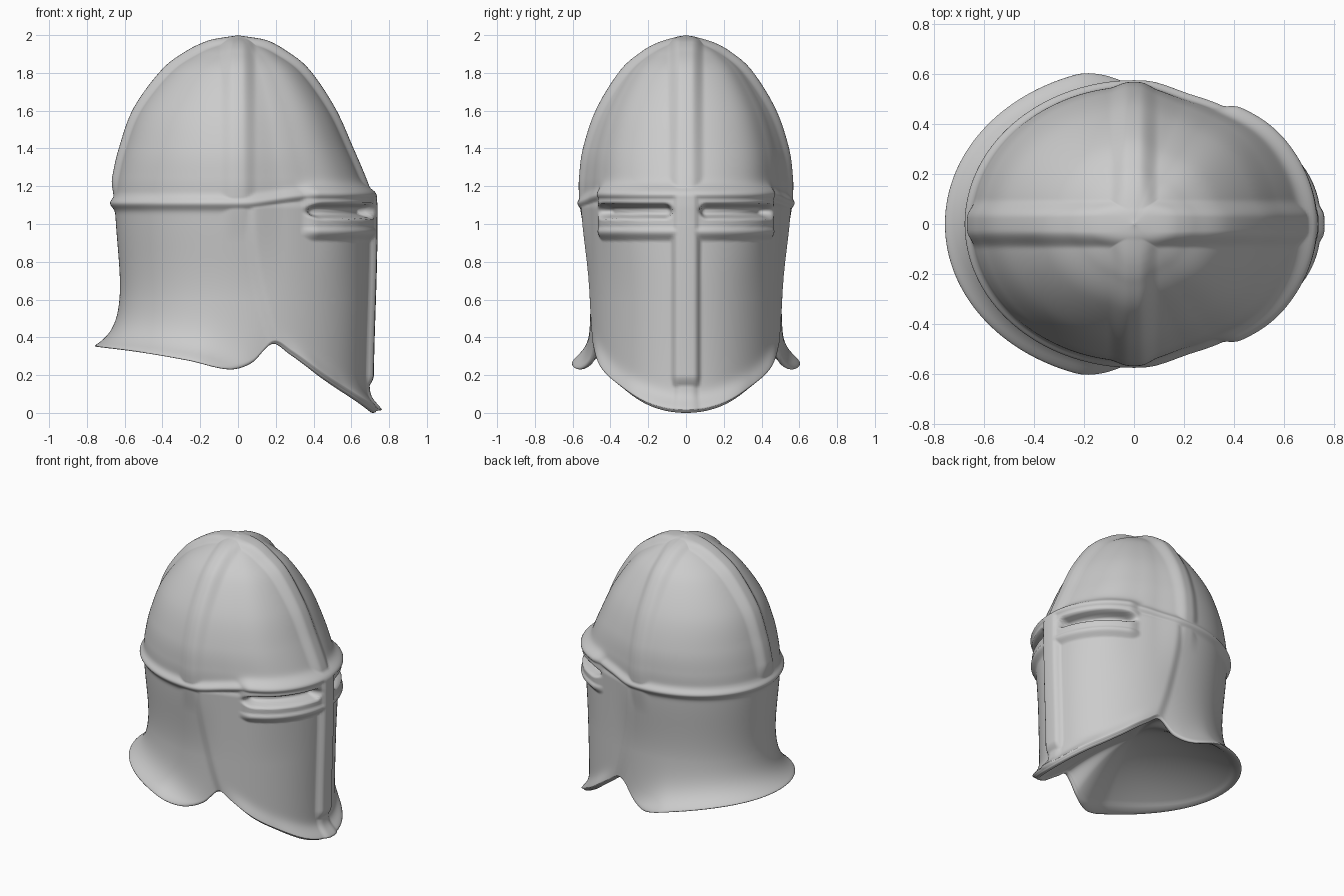
import bpy, bmesh, math

cube = bpy.data.objects.get("Cube")
if cube:
    bpy.data.objects.remove(cube, do_unlink=True)

COLS, DOME_ROWS, SKIRT_ROWS, RIM_ROWS, LINING_ROWS = 300, 80, 115, 10, 30
BROW = 1.15          # height where the dome meets the lower helmet
LINING_TOP = 0.5     # crown of the hollow underneath

# dome profile: height, front reach, back reach, side reach
DOME = [(1.15, .685, .652, .55), (1.25, .648, .638, .548), (1.4, .582, .602, .527),
        (1.6, .487, .525, .457), (1.8, .347, .372, .33), (1.9, .22, .235, .215),
        (1.95, .13, .13, .125), (1.985, .05, .05, .05), (2.0, 0, 0, 0)]
# lower edge: x, height
EDGE = [(-.72, .35), (-.5, .32), (-.25, .275), (-.05, .23), (.08, .265),
        (.2, .365), (.3, .31), (.45, .2), (.6, .1), (.72, 0)]


def step(lo, hi, v):
    t = min(1, max(0, (v - lo) / (hi - lo)))
    return t * t * (3 - 2 * t)


def bump(v, width):
    return math.exp(-(v / width) ** 2)


def spline(points, x):
    """Smooth curve through (x, y) points."""
    n = len(points)
    x = min(points[-1][0], max(points[0][0], x))
    i = max(k for k in range(n - 1) if points[k][0] <= x)

    def slope(k):
        a, b = points[max(k - 1, 0)], points[min(k + 1, n - 1)]
        return (b[1] - a[1]) / (b[0] - a[0])

    (x0, y0), (x1, y1) = points[i], points[i + 1]
    h = x1 - x0
    t = (x - x0) / h
    blend = t * t * (3 - 2 * t)
    return (y0 + (y1 - y0) * blend + h * slope(i) * t * (1 - t) ** 2
            - h * slope(i + 1) * t * t * (1 - t))


DOME_CURVES = [[(k, row[c]) for k, row in enumerate(DOME)] for c in range(4)]


def relief(x, y, z, r):
    """Height of the raised and sunken details above the plain shell."""
    y = abs(y)
    front = step(.29, .4, x)
    # crest ribs over the dome
    crest = .028 * (1 - step(.025, .1, y)) * max(front, step(1.1, 1.25, z))
    side_rib = .018 * (1 - step(.02, .1, abs(x))) * step(.9, 1.2, z)
    ribs = max(crest, side_rib) * step(0, .15, r)
    # band around the head
    band = .026 * bump(z - 1.11 - .045 * step(0, .4, x), .03)
    # visor plate lapping over the skirt
    seam = .06 + .14 * (max(0, 1.1 - z) / .75) ** 2
    visor = .018 * step(seam - .035, seam + .035, x) * (1 - step(1.08, 1.16, z))
    # nose bar
    nose = .05 * (1 - step(.04, .095, y)) * front * step(.08, .2, z) * (1 - step(1.15, 1.22, z))
    # eye frame and slit
    ends = front * (1 - step(.455, .5, y))
    frame = ends * max(.036 * step(.88, .95, z) * (1 - step(1.17, 1.21, z)),
                       .05 * bump(z - 1.16, .042), .046 * bump(z - .96, .045))
    slit_distance = math.hypot(max(0, abs(y - .258) - .15), z - 1.068)
    slit = front * (1 - step(.012, .046, slit_distance))
    return max(ribs, band, nose, frame, visor * .8) + visor * .2 - .085 * slit


def shell_point(angle, z, reach, detailed):
    c, s = math.cos(angle), math.sin(angle)
    front, back, side = reach
    # temples are slightly pinched at brow height
    side *= 1 - .055 * step(.03, .35, c) * (1 - step(.5, .85, c)) * step(.6, 1.1, z)
    x, y = (front if c > 0 else back) * c, side * s
    push, lift = 0, 0
    if detailed:
        push = relief(x, y, z, math.hypot(x, y))
        lift = .8 * push * step(1.2, 1.9, z)
    # flared neck guard and rolled visor lip
    drop = max(0, z - edge_height(angle))
    push += .15 * neck_weight(angle) * math.exp(-drop / .085)
    push += (.03 * step(.2, .4, x) + .04 * step(.5, .67, x)) * bump(drop, .065)
    return x + push * c, y + push * s, z + lift


def neck_weight(angle):
    return 1 - step(-.32, .22, math.cos(angle))


def edge_height(angle):
    return spline(EDGE, .72 * math.cos(angle))


def rim_height(angle):
    """The rim is thickest at the sides of the neck guard."""
    return .015 + .03 * neck_weight(angle) * math.sin(angle) ** 2


def skirt_reach(z):
    t = step(.6, BROW, z)
    return .665 + .02 * step(.1, 1, z), .62 + .032 * t, .505 + .045 * t


def build_helmet():
    bm = bmesh.new()
    angles = [math.tau * i / COLS for i in range(COLS)]
    rings = []

    def add_ring(point):
        rings.append([bm.verts.new(point(a)) for a in angles])

    # dome, top to bottom
    for j in reversed(range(DOME_ROWS)):
        u = j / DOME_ROWS * (len(DOME) - 1)
        z, *reach = [spline(curve, u) for curve in DOME_CURVES]
        add_ring(lambda a: shell_point(a, z, reach, True))

    # skirt and visor, top to bottom
    def skirt(a, t):
        low = edge_height(a) + rim_height(a)
        z = low + (BROW - low) * t
        return shell_point(a, z, skirt_reach(z), True)

    for j in reversed(range(SKIRT_ROWS)):
        add_ring(lambda a: skirt(a, j / SKIRT_ROWS))

    # rounded rim
    def rim_point(a, t):
        rim = rim_height(a)
        z = edge_height(a) + rim * (1 - math.sin(t))
        scale = 1 - (.03 + 1.6 * rim) * (1 - math.cos(t)) / 2
        x, y, z = shell_point(a, z, skirt_reach(z), False)
        return x * scale, y * scale, z

    for k in range(1, RIM_ROWS + 1):
        add_ring(lambda a: rim_point(a, math.pi * k / RIM_ROWS))

    # hollow underside, rim to crown
    def lining(a, r):
        x, y, z = rim_point(a, math.pi)
        return x * r, y * r, z + (LINING_TOP - z) * (1 - r * r)

    for k in range(1, LINING_ROWS):
        add_ring(lambda a: lining(a, 1 - k / LINING_ROWS))

    for upper, lower in zip(rings, rings[1:]):
        for i in range(COLS):
            n = (i + 1) % COLS
            bm.faces.new((upper[i], lower[i], lower[n], upper[n]))
    # close both crowns
    top = bm.verts.new((0, 0, DOME[-1][0]))
    under = bm.verts.new((0, 0, LINING_TOP))
    for i in range(COLS):
        n = (i + 1) % COLS
        bm.faces.new((top, rings[0][i], rings[0][n]))
        bm.faces.new((under, rings[-1][n], rings[-1][i]))
    bmesh.ops.recalc_face_normals(bm, faces=bm.faces)

    mesh = bpy.data.meshes.new("helmet_shell")
    bm.to_mesh(mesh)
    bm.free()
    mesh.shade_smooth()
    return mesh


steel = bpy.data.materials.new("plain_grey")
steel.use_nodes = True
colour = (.6, .6, .6, 1)
steel.diffuse_color = colour
steel.node_tree.nodes["Principled BSDF"].inputs["Base Color"].default_value = colour

helmet = bpy.data.objects.new("helmet_shell", build_helmet())
helmet.data.materials.append(steel)
bpy.context.collection.objects.link(helmet)
